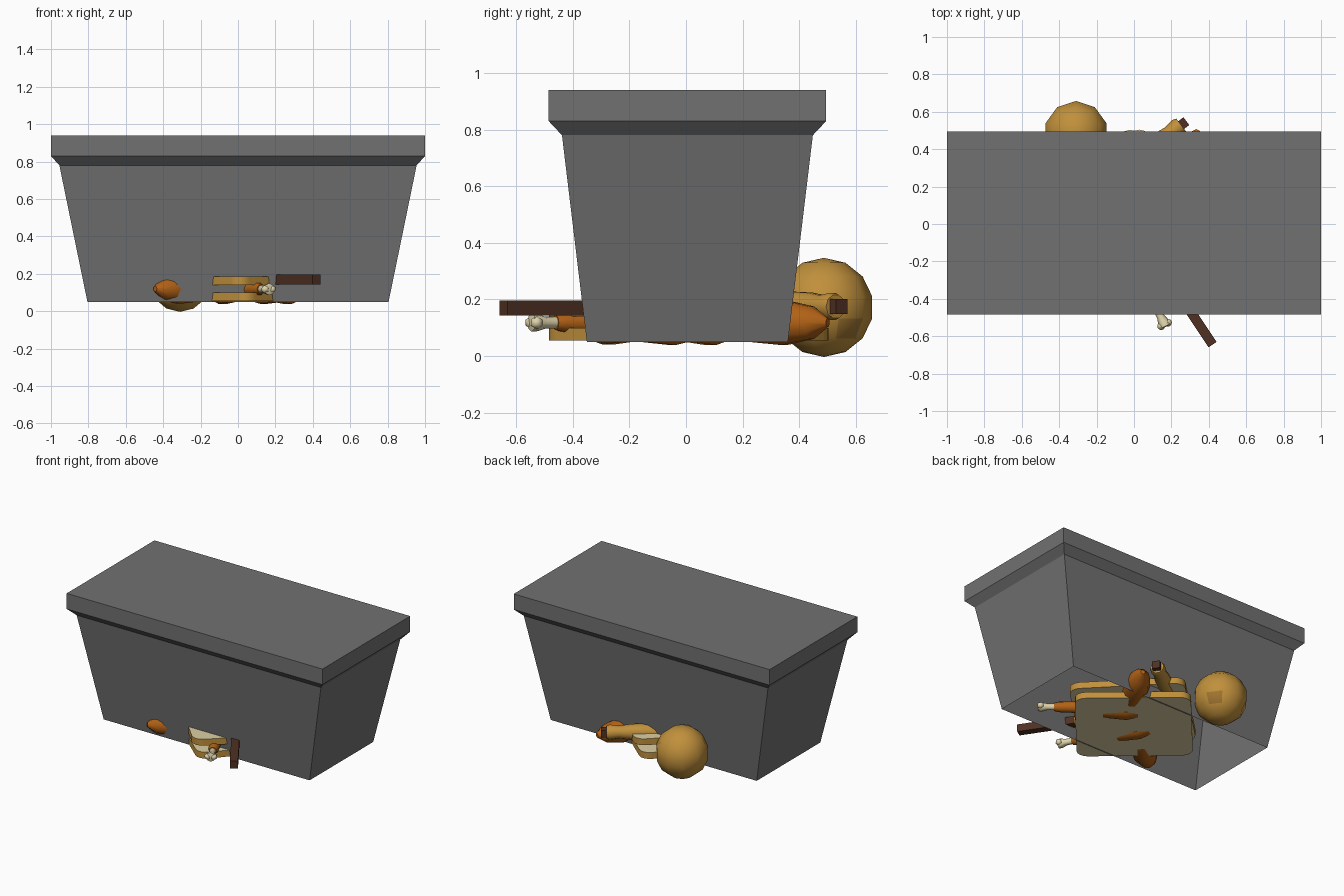
import bpy, bmesh, math
from mathutils import Vector, Matrix

if "Cube" in bpy.data.objects:
    bpy.data.objects.remove(bpy.data.objects["Cube"])


def material(name, rgb):
    m = bpy.data.materials.new(name)
    m.diffuse_color = (*rgb, 1)
    m.use_nodes = True
    m.node_tree.nodes["Principled BSDF"].inputs["Base Color"].default_value = m.diffuse_color
    return m


GREY = material("bin grey", (0.165, 0.165, 0.165))
CRUST = material("crust tan", (0.53, 0.28, 0.045))
DARK = material("baked tan", (0.36, 0.18, 0.03))
CREAM = material("bread cream", (0.72, 0.63, 0.36))
MEAT = material("roast orange", (0.44, 0.12, 0.008))
BONE = material("bone cream", (0.74, 0.66, 0.41))
WOOD = material("stick brown", (0.08, 0.03, 0.016))


def finish(name, bm, mats, smooth=False, matrix=None):
    me = bpy.data.meshes.new(name)
    bmesh.ops.recalc_face_normals(bm, faces=bm.faces[:])
    bm.to_mesh(me)
    bm.free()
    ob = bpy.data.objects.new(name, me)
    bpy.context.collection.objects.link(ob)
    for m in mats:
        me.materials.append(m)
    if matrix:
        ob.matrix_world = matrix
    if smooth:
        bpy.ops.object.select_all(action='DESELECT')
        ob.select_set(True)
        bpy.context.view_layer.objects.active = ob
        bpy.ops.object.shade_smooth_by_angle(angle=math.radians(50))
    return ob


def along(start, direction):
    d = Vector(direction).normalized()
    return Matrix.Translation(start) @ d.to_track_quat('Z', 'Y').to_matrix().to_4x4()


def lathe(name, profile, start, direction, mat, sides=10):
    # round part: (distance along axis, radius) pairs, both ends capped
    bm = bmesh.new()
    rings = []
    for t, r in profile:
        rings.append([bm.verts.new((r * math.cos(2 * math.pi * i / sides),
                                    r * math.sin(2 * math.pi * i / sides), t))
                      for i in range(sides)])
    for a, b in zip(rings, rings[1:]):
        for i in range(sides):
            j = (i + 1) % sides
            bm.faces.new((a[i], a[j], b[j], b[i]))
    bm.faces.new(rings[0])
    bm.faces.new(rings[-1])
    return finish(name, bm, [mat], True, along(start, direction))


# Bin shell: closed top, flared rim, open underside
bm = bmesh.new()
loops = []
for hx, hy, z in ((0.805, 0.355, 0.05), (0.955, 0.443, 0.78),
                  (1.0, 0.49, 0.83), (1.0, 0.49, 0.94)):
    loops.append([bm.verts.new((sx * hx, sy * hy + 0.005, z))
                  for sx, sy in ((-1, -1), (1, -1), (1, 1), (-1, 1))])
for a, b in zip(loops, loops[1:]):
    for i in range(4):
        j = (i + 1) % 4
        bm.faces.new((a[i], a[j], b[j], b[i]))
bm.faces.new(loops[-1])
finish("bin_shell", bm, [GREY])


# Bread slices: rounded squares with crust sides
def slice_of_bread(name, cx, cy, z0, z1, half, angle, r=0.07):
    bm = bmesh.new()
    lower, upper = [], []
    for k in range(4):
        ca = math.pi / 4 + k * math.pi / 2
        ox = (half - r) * (1 if math.cos(ca) > 0 else -1)
        oy = (half - r) * (1 if math.sin(ca) > 0 else -1)
        for s in range(5):
            a = k * math.pi / 2 + s * math.pi / 8
            x, y = ox + r * math.cos(a), oy + r * math.sin(a)
            lower.append(bm.verts.new((x, y, z0)))
            upper.append(bm.verts.new((x, y, z1)))
    n = len(lower)
    for i in range(n):
        j = (i + 1) % n
        bm.faces.new((lower[i], lower[j], upper[j], upper[i]))
    for cap in (bm.faces.new(lower), bm.faces.new(upper)):
        cap.material_index = 1
    mat = Matrix.Translation((cx, cy, 0)) @ Matrix.Rotation(math.radians(angle), 4, 'Z')
    finish(name, bm, [CRUST, CREAM], True, mat)


slice_of_bread("lower_bread_slice", 0.01, 0.01, 0.055, 0.10, 0.37, 49)
slice_of_bread("upper_bread_slice", 0.02, 0.01, 0.14, 0.185, 0.37, 44)


# Drumsticks: meat bulb, thin bone and a forked knob
def drumstick(name, tip, toward, length=0.72):
    tip, d = Vector(tip), (Vector(toward) - Vector(tip)).normalized()
    lathe(name + "_meat", [(0.10, 0.026), (0.13, 0.034), (0.28, 0.04),
                           (length * 0.6, 0.07), (length * 0.78, 0.083),
                           (length * 0.92, 0.06), (length, 0.015)], tip, d, MEAT)
    lathe(name + "_bone", [(0.0, 0.015), (0.005, 0.032), (0.03, 0.03),
                           (0.06, 0.021), (0.15, 0.022)], tip, d, BONE, 8)
    side = d.cross(Vector((0, 0, 1)))
    for n, s in (("a", -1), ("b", 1)):
        bm = bmesh.new()
        bmesh.ops.create_icosphere(bm, subdivisions=1, radius=0.024)
        finish(name + "_knob_" + n, bm, [BONE], True,
               Matrix.Translation(tip + d * 0.015 + side * s * 0.02))


drumstick("front_drumstick", (0.17, -0.55, 0.118), (-0.15, 0.09, 0.118))
drumstick("right_drumstick", (0.57, -0.27, 0.118), (0.0, 0.2, 0.118))
drumstick("left_drumstick", (0.12, 0.10, 0.118), (-0.42, -0.36, 0.12), 0.74)
drumstick("back_drumstick", (-0.02, -0.20, 0.118), (0.34, 0.49, 0.118), 0.79)


# Battered sausages on square sticks
def stick_snack(name, tip, direction, bare, length):
    tip, d = Vector(tip), Vector(direction).normalized()
    bm = bmesh.new()
    bmesh.ops.create_cube(bm, size=1)
    total = bare + 0.15
    rot = Matrix.Rotation(math.atan2(d.y, d.x), 4, 'Z')
    finish(name + "_stick", bm, [WOOD], False,
           Matrix.Translation(tip + d * total / 2) @ rot
           @ Matrix.Diagonal((total, 0.052, 0.052, 1)))
    lathe(name + "_batter", [(0, 0.043), (0.02, 0.05), (0.08, 0.042),
                             (0.16, 0.052), (length * 0.7, 0.058),
                             (length * 0.92, 0.045), (length, 0.02)],
          tip + d * bare, d, CRUST)


stick_snack("front_snack", (0.42, -0.645, 0.17), (-0.55, 0.83, 0), 0.38, 0.45)
stick_snack("back_snack", (0.28, 0.55, 0.175), (-0.80, -0.60, 0), 0.035, 0.5)

# Round bun behind the bin, with a few darker baked patches
bm = bmesh.new()
bmesh.ops.create_uvsphere(bm, u_segments=10, v_segments=7, radius=0.175)
for f in bm.faces:
    c = f.calc_center_median()
    a = math.atan2(c.y, c.x)
    if abs(c.z + 0.07) < 0.03 and math.sin(a * 2 + 0.6) > 0.75:
        f.material_index = 1
finish("round_bun", bm, [CRUST, DARK], True, Matrix.Translation((-0.31, 0.487, 0.172)))
